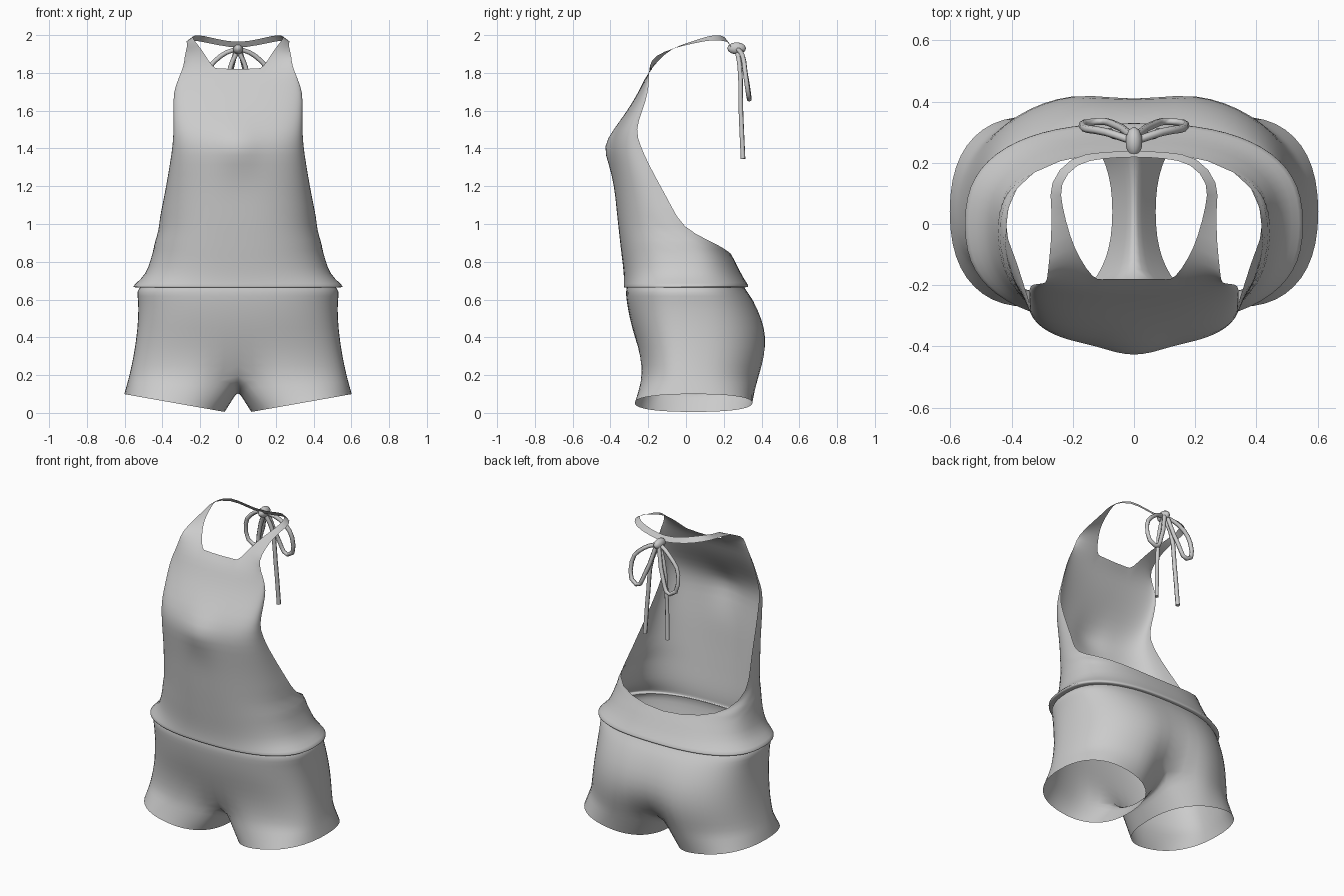
import bpy, bmesh, math
from mathutils import Vector

if "Cube" in bpy.data.objects:
    bpy.data.objects.remove(bpy.data.objects["Cube"])

SEG = 16  # columns in each half cross-section


def section(zf, ze, w, yf, yc, yb, end, cf=0, cb=0):
    """Half super-ellipse from centre front round to 'end' degrees."""
    pts = []
    for j in range(SEG + 1):
        u = j / SEG
        a = math.radians(end) * u
        c = math.cos(a)
        x = w * abs(math.sin(a)) ** 0.8
        if j == 0 or (j == SEG and end == 180):
            x = 0.0
        k = abs(c) ** 0.8
        y = yc + (yf - yc) * k if c > 0 else yc + (yb - yc) * k
        y += (cf if c > 0 else -cb) * math.exp(-(x / 0.1) ** 2)
        pts.append(Vector((x, y, zf + (ze - zf) * u)))
    return pts


def add(bm, pts):
    return [bm.verts.new(p) for p in pts]


def bridge(bm, a, b, closed=False):
    n = len(a)
    for i in range(n if closed else n - 1):
        k = (i + 1) % n
        bm.faces.new((a[i], a[k], b[k], b[i]))


def finish(bm, name):
    bmesh.ops.recalc_face_normals(bm, faces=bm.faces)
    for f in bm.faces:
        f.smooth = True
    me = bpy.data.meshes.new(name)
    bm.to_mesh(me)
    bm.free()
    ob = bpy.data.objects.new(name, me)
    bpy.context.collection.objects.link(ob)
    m = ob.modifiers.new("Mirror", 'MIRROR')
    m.use_clip = True
    m.merge_threshold = 0.001
    s = ob.modifiers.new("Smooth", 'SUBSURF')
    s.levels = s.render_levels = 1
    return ob


def tube(name, pts, r):
    cu = bpy.data.curves.new(name, 'CURVE')
    cu.dimensions = '3D'
    cu.bevel_depth = r
    cu.bevel_resolution = 1
    cu.resolution_u = 3
    cu.use_fill_caps = True
    sp = cu.splines.new('BEZIER')
    sp.bezier_points.add(len(pts) - 1)
    for b, p in zip(sp.bezier_points, pts):
        b.co = p
        b.handle_left_type = b.handle_right_type = 'AUTO'
    ob = bpy.data.objects.new(name, cu)
    bpy.context.collection.objects.link(ob)


# Halter top: flared hem, full waist rows, then open-backed front panel
# z front, z end, half width, y front, y middle, y back, end angle, centre offset
top_rows = [
    (0.665, 0.665, 0.52, -0.315, 0, 0.31, 180),
    (0.66, 0.665, 0.565, -0.333, 0, 0.338, 180),
    (0.675, 0.685, 0.55, -0.33, 0, 0.325, 180),
    (0.73, 0.74, 0.487, -0.33, 0, 0.29, 180),
    (0.80, 0.83, 0.465, -0.338, 0, 0.25, 180),
    (0.86, 0.865, 0.455, -0.345, 0, 0.24, 150),
    (0.91, 0.91, 0.45, -0.35, 0, 0.22, 120),
    (1.00, 0.98, 0.425, -0.36, -0.02, 0, 90),
    (1.10, 1.10, 0.40, -0.37, -0.08, 0, 90),
    (1.20, 1.20, 0.38, -0.38, -0.135, 0, 90),
    (1.32, 1.32, 0.36, -0.395, -0.20, 0, 90, -0.015),
    (1.41, 1.41, 0.346, -0.405, -0.24, 0, 90, -0.04),
    (1.50, 1.50, 0.34, -0.375, -0.27, 0, 90, -0.01),
    (1.60, 1.60, 0.342, -0.31, -0.23, 0, 90),
    (1.70, 1.70, 0.342, -0.25, -0.20, 0, 90),
    (1.77, 1.77, 0.315, -0.22, -0.195, 0, 90),
    (1.82, 1.84, 0.285, -0.18, -0.195, 0, 90),
]
bm = bmesh.new()
prev = None
for row in top_rows:
    cur = add(bm, section(*row))
    if prev:
        bridge(bm, prev, cur)
    prev = cur

# Neck strap continuing from the panel's upper corner (inner edge, outer edge)
strap = [
    ((0.18, -0.11, 1.905), (0.283, -0.17, 1.89)),
    ((0.21, -0.04, 1.945), (0.27, -0.06, 1.935)),
    ((0.235, 0.06, 1.975), (0.268, 0.06, 1.96)),
    ((0.245, 0.13, 2.0), (0.28, 0.13, 1.975)),
    ((0.19, 0.20, 2.0), (0.21, 0.225, 1.97)),
    ((0.10, 0.215, 1.975), (0.10, 0.235, 1.945)),
    ((0.0, 0.22, 1.96), (0.0, 0.24, 1.93)),
]
prev = prev[4:]
for a, b in strap:
    n = len(prev) - 1
    cur = add(bm, [Vector(a).lerp(Vector(b), i / n) for i in range(n + 1)])
    bridge(bm, prev, cur)
    prev = cur
finish(bm, "halter_top")

# Shorts: waist to seat, then a closed ring that splits into the leg
short_rows = [
    (0.665, 0.52, -0.315, 0.31, 0, 0),
    (0.64, 0.54, -0.32, 0.325, 0, 0),
    (0.60, 0.53, -0.317, 0.36, 0, 0.005),
    (0.50, 0.53, -0.30, 0.415, 0, 0.02),
    (0.40, 0.54, -0.272, 0.44, 0, 0.03),
    (0.30, 0.555, -0.25, 0.437, 0.015, 0.06),
    (0.20, 0.577, -0.248, 0.41, 0.08, 0.13),
]
bm = bmesh.new()
prev = None
for z, w, yf, yb, cf, cb in short_rows:
    pts = section(z, z, w, yf, 0, yb, 180, cf, cb)
    cur = add(bm, pts)
    if prev:
        bridge(bm, prev, cur)
    prev = cur

# Crotch line joins centre back to centre front
INNER = 7
crotch = []
for i in range(1, INNER + 1):
    t = i / (INNER + 1)
    p = pts[-1].lerp(pts[0], t)
    p.z -= 0.085 * math.sin(math.pi * t) ** 0.7
    crotch.append(p)
ring = pts + crotch
prev = prev + add(bm, crotch)

# Leg opening, slanting up to the outside
angles = [-130 + 260 * j / SEG for j in range(SEG + 1)]
angles += [130 + 100 * i / (INNER + 1) for i in range(1, INNER + 1)]
hem = []
for d in angles:
    c, s = math.cos(math.radians(d)), math.sin(math.radians(d))
    x = 0.337 + 0.268 * math.copysign(abs(c) ** 0.85, c)
    y = 0.04 + 0.315 * math.copysign(abs(s) ** 0.85, s)
    hem.append(Vector((x, y, 0.005 + 0.095 * (x - 0.069) / 0.536)))
for t in (0.35, 0.7, 1.0):
    cur = add(bm, [a.lerp(b, t) for a, b in zip(ring, hem)])
    bridge(bm, prev, cur, True)
    prev = cur
finish(bm, "shorts")

# Bow behind the neck: two loops, an inner pair of loops and two tails
for side, s in (("left", -1), ("right", 1)):
    tube("bow_loop_" + side, [(s * x, y, z) for x, y, z in (
        (0.0, 0.27, 1.93), (0.09, 0.30, 1.89), (0.165, 0.315, 1.79),
        (0.12, 0.335, 1.66), (0.065, 0.325, 1.74), (0.01, 0.29, 1.92))], 0.013)
    tube("bow_tail_" + side, [(s * x, y, z) for x, y, z in (
        (0.0, 0.27, 1.92), (0.04, 0.285, 1.83), (0.065, 0.29, 1.62),
        (0.08, 0.302, 1.345))], 0.013)

# Knot
bpy.ops.mesh.primitive_uv_sphere_add(segments=10, ring_count=6, radius=1,
                                     location=(0, 0.268, 1.93))
knot = bpy.context.object
knot.name = "bow_knot"
knot.scale = (0.028, 0.05, 0.032)
bpy.ops.object.shade_smooth()
